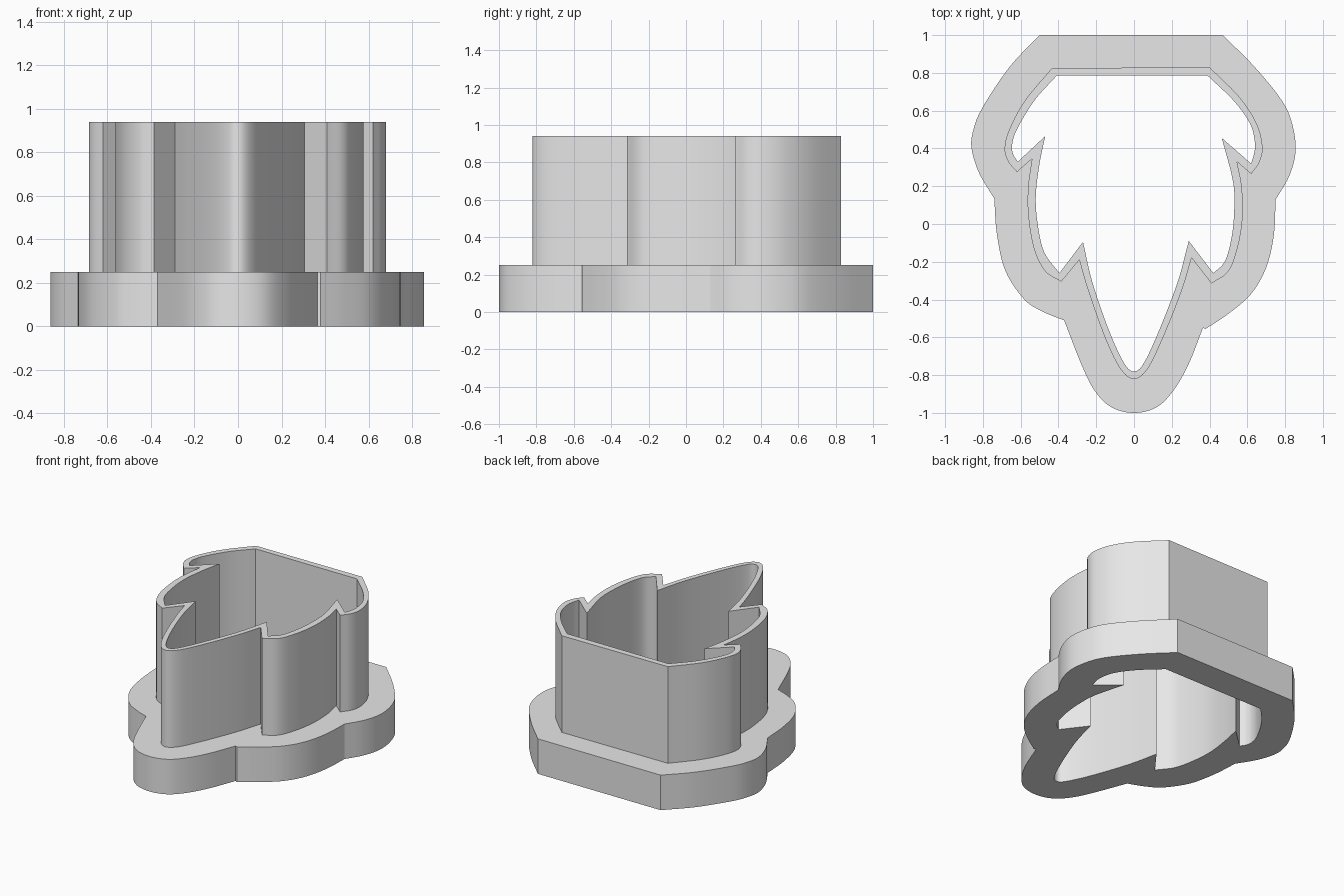
import bpy
import bmesh
import math
from mathutils import Vector

if "Cube" in bpy.data.objects:
    bpy.data.objects.remove(bpy.data.objects["Cube"], do_unlink=True)

BASE_TOP, WALL_TOP = 0.25, 0.94

# Each outline is a list of smooth runs; a sharp corner sits where two runs meet.
FLANGE_OUTLINE = [
    [(-.5, 1), (-.66, .83), (-.8, .62), (-.85, .5), (-.86, .4), (-.82, .27), (-.74, .135)],
    [(-.74, .135), (-.725, -.06), (-.68, -.25), (-.58, -.4), (-.48, -.465), (-.37, -.51)],
    [(-.37, -.51), (-.28, -.74), (-.21, -.88), (-.12, -.97), (0, -1),
     (.12, -.97), (.21, -.88), (.29, -.74), (.365, -.55)],
    [(.38, -.555), (.5, -.475), (.62, -.37), (.7, -.23), (.74, -.06), (.75, .13)],
    [(.75, .13), (.82, .25), (.855, .38), (.84, .52), (.785, .65), (.64, .83), (.47, 1)],
]
WALL_OUTLINE = [
    [(-.435, .825), (-.58, .65), (-.66, .5), (-.685, .4), (-.665, .33), (-.62, .275)],
    [(-.54, .345), (-.56, .2), (-.56, .05), (-.53, -.13), (-.47, -.25), (-.385, -.305)],
    [(-.29, -.19), (-.24, -.36), (-.15, -.61), (-.07, -.77), (0, -.82),
     (.07, -.77), (.15, -.61), (.25, -.36), (.305, -.18)],
    [(.41, -.315), (.5, -.25), (.55, -.12), (.575, .04), (.57, .2), (.545, .33)],
    [(.62, .265), (.665, .33), (.68, .41), (.65, .53), (.56, .67), (.4, .83)],
]
OPENING_OUTLINE = [
    [(-.41, .785), (-.53, .65), (-.62, .5), (-.645, .42), (-.64, .37), (-.615, .33)],
    [(-.47, .465), (-.5, .32), (-.52, .15), (-.51, 0), (-.475, -.15), (-.395, -.26)],
    [(-.27, -.095), (-.22, -.31), (-.13, -.57), (-.05, -.74), (0, -.78),
     (.05, -.74), (.13, -.57), (.23, -.31), (.29, -.09)],
    [(.42, -.26), (.48, -.2), (.515, -.08), (.53, .06), (.525, .22), (.465, .455)],
    [(.62, .32), (.635, .37), (.64, .43), (.615, .53), (.53, .65), (.39, .785)],
]


def smooth_run(points, steps=6):
    """Curve passing through every point of one run."""
    p = [Vector(q) for q in points]
    p = [2 * p[0] - p[1]] + p + [2 * p[-1] - p[-2]]
    out = []
    for a, b, c, d in zip(p, p[1:], p[2:], p[3:]):
        for i in range(steps):
            t = i / steps
            out.append(b + (c - a) * t / 2
                       + (2 * a - 5 * b + 4 * c - d) * t ** 2 / 2
                       + (3 * b - a - 3 * c + d) * t ** 3 / 2)
    return out + [p[-2]]


def outline(runs):
    """Join the runs into one closed loop without doubled corners."""
    loop = []
    for run in runs:
        for point in smooth_run(run):
            if not loop or (point - loop[-1]).length > 0.001:
                loop.append(point)
    return loop


def ring_at(bm, loop, z):
    return [bm.verts.new((p.x, p.y, z)) for p in loop]


def add_side(bm, low, high, outward=True):
    """Upright band between two matching rings."""
    for i in range(len(low)):
        j = (i + 1) % len(low)
        quad = [low[i], low[j], high[j], high[i]]
        bm.faces.new(quad if outward else quad[::-1])


def add_cap(bm, outer, inner, up):
    """Flat face between an outer ring and the hole inside it."""
    edges = []
    for ring in (outer, inner):
        for a, b in zip(ring, ring[1:] + ring[:1]):
            edges.append(bm.edges.get((a, b)) or bm.edges.new((a, b)))
    result = bmesh.ops.triangle_fill(bm, edges=edges, use_beauty=True,
                                     normal=(0, 0, up))
    for face in result["geom"]:
        if isinstance(face, bmesh.types.BMFace):
            face.normal_update()
            if face.normal.z * up < 0:
                face.normal_flip()


def finish(bm, name, material):
    mesh = bpy.data.meshes.new(name)
    bm.to_mesh(mesh)
    bm.free()
    mesh.materials.append(material)
    obj = bpy.data.objects.new(name, mesh)
    bpy.context.collection.objects.link(obj)
    bpy.ops.object.select_all(action="DESELECT")
    obj.select_set(True)
    bpy.context.view_layer.objects.active = obj
    bpy.ops.object.shade_smooth_by_angle(angle=math.radians(25))


grey = bpy.data.materials.new("light_grey")
grey.use_nodes = True
grey.diffuse_color = (0.8, 0.8, 0.8, 1)
grey.node_tree.nodes["Principled BSDF"].inputs["Base Color"].default_value = (0.8, 0.8, 0.8, 1)

flange, wall, opening = map(outline, (FLANGE_OUTLINE, WALL_OUTLINE, OPENING_OUTLINE))

# Wide base flange with the opening through it
bm = bmesh.new()
rim_low, rim_high = ring_at(bm, flange, 0), ring_at(bm, flange, BASE_TOP)
hole_low, hole_high = ring_at(bm, opening, 0), ring_at(bm, opening, BASE_TOP)
foot = ring_at(bm, wall, BASE_TOP)
add_side(bm, rim_low, rim_high)
add_side(bm, hole_low, hole_high, outward=False)
add_cap(bm, rim_low, hole_low, -1)
add_cap(bm, rim_high, foot, 1)
finish(bm, "base_flange", grey)

# Thin upright cutting wall, rising from the flange
bm = bmesh.new()
out_low, out_high = ring_at(bm, wall, BASE_TOP), ring_at(bm, wall, WALL_TOP)
in_low, in_high = ring_at(bm, opening, BASE_TOP), ring_at(bm, opening, WALL_TOP)
add_side(bm, out_low, out_high)
add_side(bm, in_low, in_high, outward=False)
add_cap(bm, out_high, in_high, 1)
finish(bm, "cutting_wall", grey)
